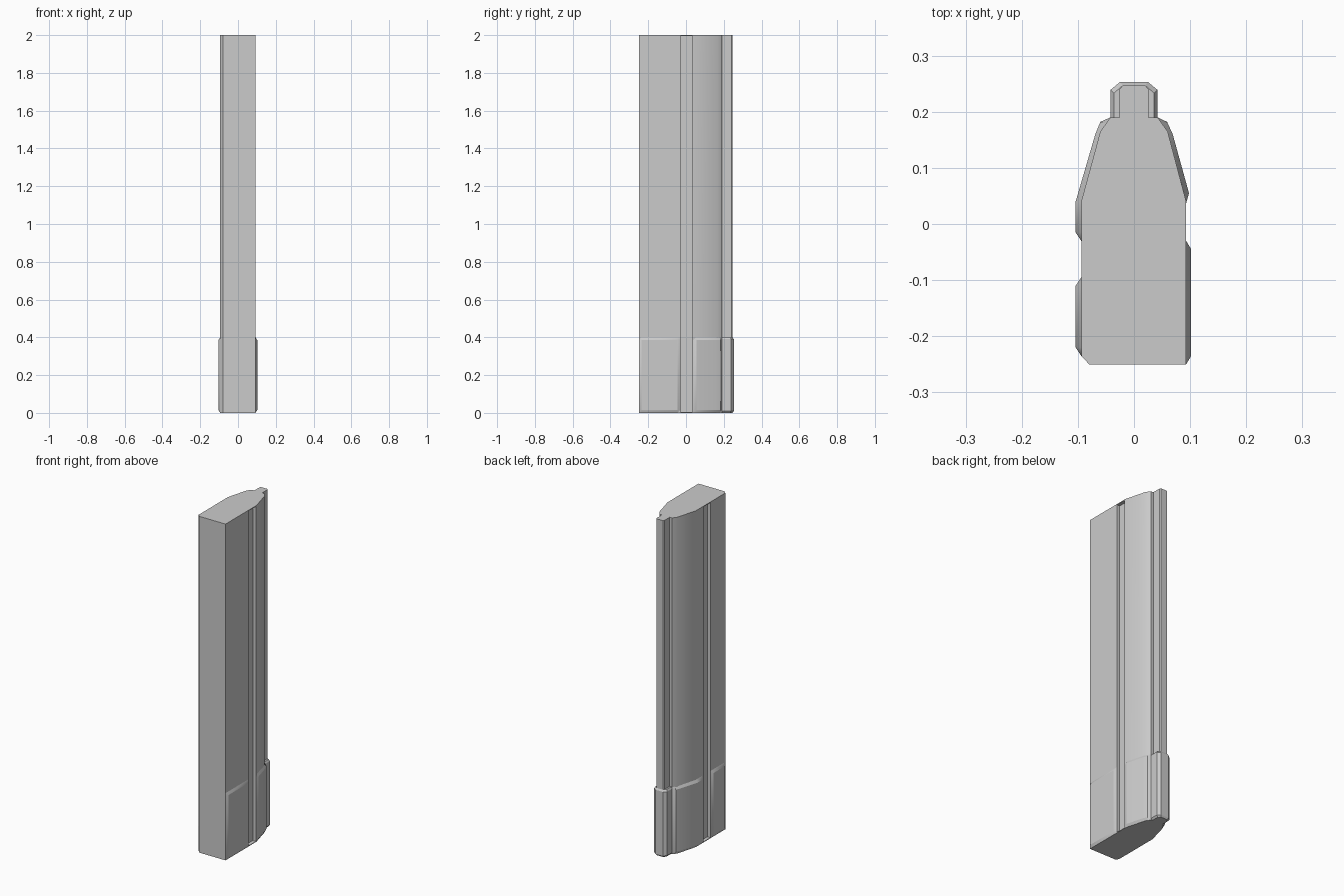
import bpy, bmesh

if "Cube" in bpy.data.objects:
    bpy.data.objects.remove(bpy.data.objects["Cube"])


def loft(name, rings):
    """Closed solid through equal-length rings given as (z, [(x, y), ...])."""
    bm = bmesh.new()
    loops = [[bm.verts.new((x, y, z)) for x, y in pts] for z, pts in rings]
    n = len(loops[0])
    for a, b in zip(loops, loops[1:]):
        for i in range(n):
            j = (i + 1) % n
            bm.faces.new((a[i], a[j], b[j], b[i]))
    bm.faces.new(loops[0][::-1])
    bm.faces.new(loops[-1])
    bmesh.ops.recalc_face_normals(bm, faces=bm.faces)
    mesh = bpy.data.meshes.new(name)
    bm.to_mesh(mesh)
    bm.free()
    ob = bpy.data.objects.new(name, mesh)
    bpy.context.collection.objects.link(ob)
    return ob


def raised_panel(name, inner, outer, back):
    """Panel with bevelled top and bottom, closed by points inside the body."""
    lo, hi = inner + back, outer + back
    return loft(name, [(0, lo), (0.015, hi), (0.385, hi), (0.4, lo)])


# main body: tapered spine with a narrow rear rail
half = [(0.06, 0.165), (0.042, 0.19), (0.026, 0.19), (0.026, 0.24), (0.02, 0.247)]
profile = ([(-0.08, -0.25), (0.093, -0.25), (0.093, 0.04)] + half
           + [(-x, y) for x, y in reversed(half)]
           + [(-0.094, 0.04), (-0.094, -0.235)])
body = loft("body", [(0, profile), (2, profile)])

# side channels, closed by thin skins at both ends
for side, x0, x1, y0, y1 in (("right", 0.073, 0.13, -0.03, 0.035),
                             ("left", -0.13, -0.074, -0.095, -0.03)):
    rect = [(x0, y0), (x1, y0), (x1, y1), (x0, y1)]
    cutter = loft(side + "_channel_cutter", [(0.004, rect), (1.996, rect)])
    cutter.hide_render = True
    cutter.hide_set(True)
    mod = body.modifiers.new(side + "_channel", 'BOOLEAN')
    mod.operation, mod.solver, mod.object = 'DIFFERENCE', 'EXACT', cutter

# raised grip panels around the base
panels = [
    raised_panel("right_front_panel",
                 [(0.093, -0.25), (0.093, -0.235), (0.093, -0.045), (0.093, -0.03)],
                 [(0.093, -0.25), (0.102, -0.235), (0.102, -0.045), (0.093, -0.03)],
                 [(0.08, -0.03), (0.08, -0.25)]),
    raised_panel("left_front_panel",
                 [(-0.08, -0.25), (-0.094, -0.235), (-0.094, -0.22), (-0.094, -0.11), (-0.094, -0.095)],
                 [(-0.08, -0.25), (-0.094, -0.235), (-0.104, -0.22), (-0.104, -0.11), (-0.094, -0.095)],
                 [(-0.08, -0.095)]),
    raised_panel("right_rear_panel",
                 [(0.093, 0.037), (0.09, 0.052), (0.061, 0.16), (0.05, 0.178), (0.042, 0.19)],
                 [(0.093, 0.037), (0.098, 0.055), (0.069, 0.16), (0.059, 0.182), (0.042, 0.19)],
                 [(0.035, 0.18), (0.075, 0.04)]),
    raised_panel("left_rear_panel",
                 [(-0.094, -0.03), (-0.094, -0.015), (-0.094, 0.04), (-0.061, 0.16), (-0.05, 0.178), (-0.042, 0.19)],
                 [(-0.094, -0.03), (-0.104, -0.015), (-0.104, 0.04), (-0.069, 0.16), (-0.06, 0.182), (-0.042, 0.19)],
                 [(-0.035, 0.18), (-0.075, -0.03)]),
]

# thicker rail sleeve at the base
def rail(w, tip, y):
    return [(-w, 0.185), (w, 0.185), (w, y - 0.014), (tip, y), (-tip, y), (-w, y - 0.014)]

sleeve = loft("rail_sleeve", [(0, rail(0.034, 0.02, 0.247)), (0.01, rail(0.042, 0.025, 0.253)),
                              (0.39, rail(0.042, 0.025, 0.253)), (0.4, rail(0.036, 0.02, 0.247))])

# smooth the tapered sides only
bpy.ops.object.select_all(action='DESELECT')
for ob in [body] + panels:
    ob.select_set(True)
bpy.context.view_layer.objects.active = body
bpy.ops.object.shade_smooth_by_angle(angle=0.42)
